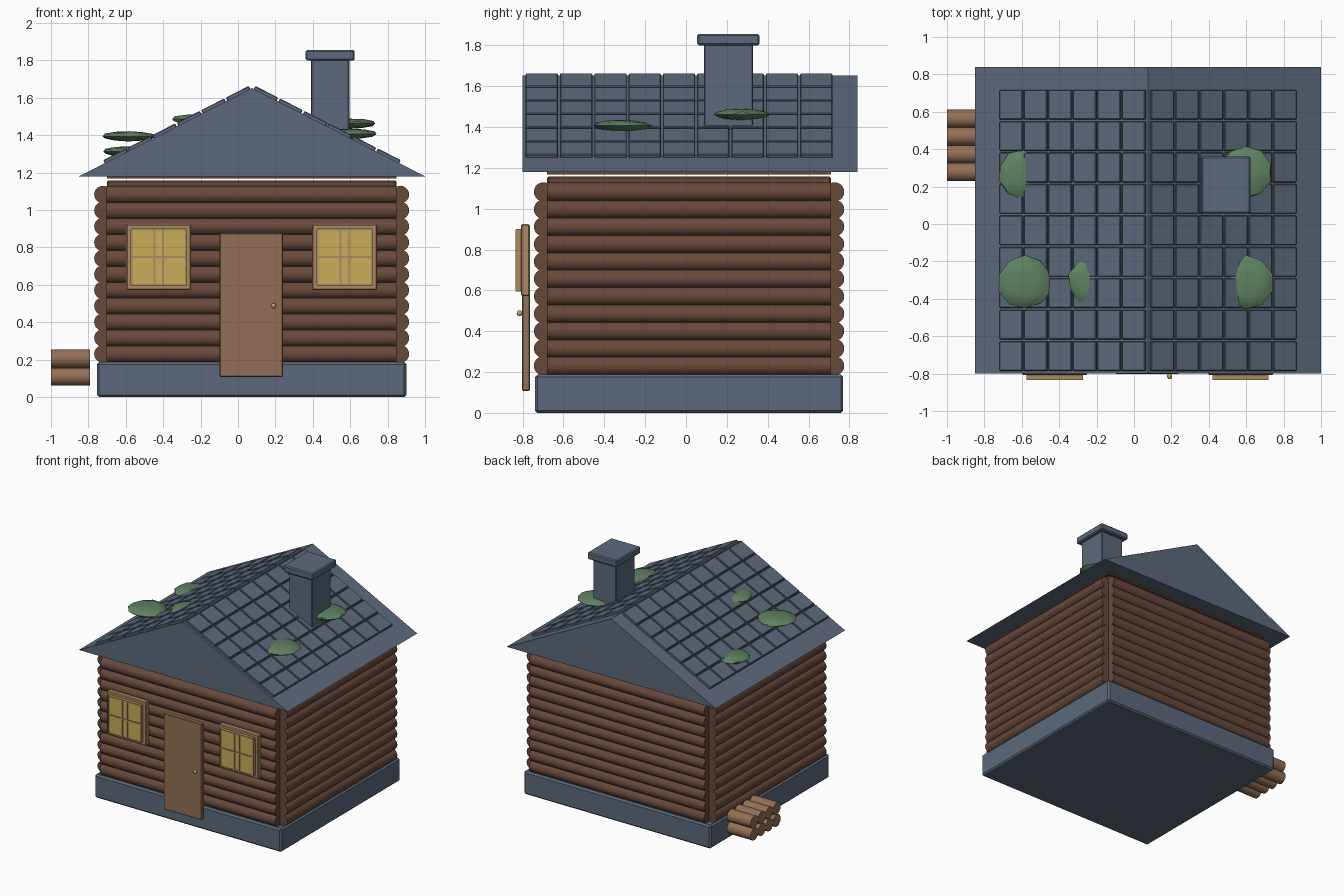
import bpy, bmesh, math, random
from mathutils import Matrix, Vector

cube = bpy.data.objects.get("Cube")
if cube:
    bpy.data.objects.remove(cube, do_unlink=True)

CX, CY = 0.073, 0.015          # centre of the cabin


def material(name, rgb):
    m = bpy.data.materials.new(name)
    m.use_nodes = True
    m.diffuse_color = (*rgb, 1)
    m.node_tree.nodes["Principled BSDF"].inputs["Base Color"].default_value = (*rgb, 1)
    return m


slate = material("slate", (0.107, 0.141, 0.202))
dark_wood = material("dark log wood", (0.135, 0.066, 0.044))
light_wood = material("light wood", (0.29, 0.16, 0.092))
frame_wood = material("pale frame wood", (0.41, 0.26, 0.125))
glow = material("warm yellow glass", (0.58, 0.42, 0.10))
brass = material("brass", (0.55, 0.38, 0.08))
moss = material("moss green", (0.115, 0.22, 0.118))


def finish(name, bm, mat, smooth=False):
    mesh = bpy.data.meshes.new(name)
    bm.to_mesh(mesh)
    bm.free()
    mesh.materials.append(mat)
    ob = bpy.data.objects.new(name, mesh)
    bpy.context.collection.objects.link(ob)
    if smooth:
        bpy.ops.object.select_all(action='DESELECT')
        bpy.context.view_layer.objects.active = ob
        ob.select_set(True)
        bpy.ops.object.shade_smooth_by_angle(angle=math.radians(35))
    return ob


def add_box(bm, lo, hi, matrix=Matrix()):
    lo, hi = Vector(lo), Vector(hi)
    m = matrix @ Matrix.Translation((lo + hi) / 2) @ Matrix.Diagonal((*(hi - lo), 1))
    bmesh.ops.create_cube(bm, size=1, matrix=m)


def box(name, lo, hi, mat, bevel=0.0):
    bm = bmesh.new()
    add_box(bm, lo, hi)
    if bevel:
        bmesh.ops.bevel(bm, geom=bm.edges[:], offset=bevel, segments=1, affect='EDGES')
    return finish(name, bm, mat)


def add_log(bm, centre, radius, length, axis, sides=20):
    turn = Matrix.Rotation(math.pi / 2, 4, 'Y' if axis == 'X' else 'X')
    bmesh.ops.create_cone(bm, cap_ends=True, segments=sides, radius1=radius, radius2=radius,
                          depth=length, matrix=Matrix.Translation(centre) @ turn)


# Stone foundation
box("foundation", (-0.755, -0.74, 0), (0.9, 0.77, 0.187), slate, 0.012)

# Log walls around a solid core
box("wall_core", (-0.7, -0.68, 0.15), (0.848, 0.71, 1.158), dark_wood, 0.008)
box("top_plate", (-0.7, -0.68, 1.168), (0.848, 0.71, 1.185), dark_wood)
ROWS, STEP, R = 11, 0.0852, 0.047
for name, axis, side in (("front_logs", 'X', -1), ("back_logs", 'X', 1),
                         ("right_logs", 'Y', -1), ("left_logs", 'Y', 1)):
    bm = bmesh.new()
    for i in range(ROWS):
        z = 0.23 + i * STEP
        if axis == 'X':
            add_log(bm, (CX, CY + side * 0.713, z), R, 1.55, 'X')
        else:
            add_log(bm, (CX + side * 0.795, CY, z), R, 1.39, 'Y')
    finish(name, bm, dark_wood, True)

# Gabled roof as an extruded triangle
EAVE, RIDGE, HALF, RIDGE_X = 1.18, 1.652, 0.925, 0.075
bm = bmesh.new()
tri = [bm.verts.new((RIDGE_X + x, -0.8, z)) for x, z in ((-HALF, EAVE), (HALF, EAVE), (0, RIDGE))]
gable = bm.faces.new(tri)
ext = bmesh.ops.extrude_face_region(bm, geom=[gable])["geom"]
bmesh.ops.translate(bm, vec=(0, 1.64, 0), verts=[v for v in ext if isinstance(v, bmesh.types.BMVert)])
bmesh.ops.recalc_face_normals(bm, faces=bm.faces[:])
finish("roof", bm, slate)

# Shingle slabs on both slopes
pitch = math.atan2(RIDGE - EAVE, HALF)
slope = 1 / math.cos(pitch)
for name, side in (("right_shingles", -1), ("left_shingles", 1)):
    bm = bmesh.new()
    place = Matrix.Translation((RIDGE_X, 0, RIDGE)) @ Matrix.Rotation(side * pitch, 4, 'Y')
    for col in range(6):
        for row in range(9):
            a = side * (0.01 + col * 0.131) * slope
            b = side * (0.01 + col * 0.131 + 0.122) * slope
            y = -0.785 + row * 0.168
            add_box(bm, (min(a, b), y, -0.012), (max(a, b), y + 0.158, 0.018), place)
    bmesh.ops.bevel(bm, geom=bm.edges[:], offset=0.004, segments=1, affect='EDGES')
    finish(name, bm, slate)

# Chimney
box("chimney_shaft", (0.39, 0.087, 1.3), (0.595, 0.328, 1.81), slate, 0.006)
box("chimney_cap", (0.362, 0.055, 1.8), (0.624, 0.36, 1.855), slate, 0.008)

# Door with knob
box("door", (-0.098, -0.803, 0.107), (0.24, -0.765, 0.877), light_wood, 0.005)
bm = bmesh.new()
bmesh.ops.create_uvsphere(bm, u_segments=12, v_segments=8, radius=0.014,
                          matrix=Matrix.Translation((0.19, -0.815, 0.488)))
finish("door_knob", bm, brass, True)

# Windows: frame, lit glass and glazing bars
WZ, GW, GH = 0.748, 0.145, 0.148
for name, x in (("right_window", CX - 0.497), ("left_window", CX + 0.497)):
    box(name + "_frame", (x - 0.174, -0.808, WZ - 0.176), (x + 0.174, -0.765, WZ + 0.176), frame_wood, 0.006)
    box(name + "_glass", (x - GW, -0.827, WZ - GH), (x + GW, -0.8, WZ + GH), glow)
    bm = bmesh.new()
    for bx in (-GW, -0.022, 0.022, GW):
        add_box(bm, (x + bx - 0.005, -0.834, WZ - GH), (x + bx + 0.005, -0.805, WZ + GH))
    for bz in (-GH, 0, GH):
        add_box(bm, (x - GW, -0.833, WZ + bz - 0.005), (x + GW, -0.805, WZ + bz + 0.005))
    finish(name + "_bars", bm, frame_wood)

# Stacked firewood
bm = bmesh.new()
for row in range(2):
    for col in range(4):
        add_log(bm, (-0.895, 0.278 + col * 0.095, 0.109 + row * 0.097), 0.0485, 0.21, 'X', 16)
finish("firewood", bm, light_wood, True)

# Moss clumps: flattened, slightly uneven faceted blobs
random.seed(4)
clumps = ((-0.594, 0.27, 1.313, 0.135), (-0.583, -0.31, 1.394, 0.148), (-0.22, -0.31, 1.486, 0.135),
          (0.598, -0.313, 1.407, 0.147), (0.597, 0.275, 1.462, 0.141))
for i, (x, y, z, r) in enumerate(clumps):
    bm = bmesh.new()
    bmesh.ops.create_icosphere(bm, subdivisions=2, radius=1)
    for v in bm.verts:
        v.co *= random.uniform(0.93, 1.03)
    bmesh.ops.transform(bm, verts=bm.verts[:],
                        matrix=Matrix.Translation((x, y, z)) @ Matrix.Diagonal((r, r, 0.028, 1)))
    finish(f"moss_clump_{i + 1}", bm, moss, True)
